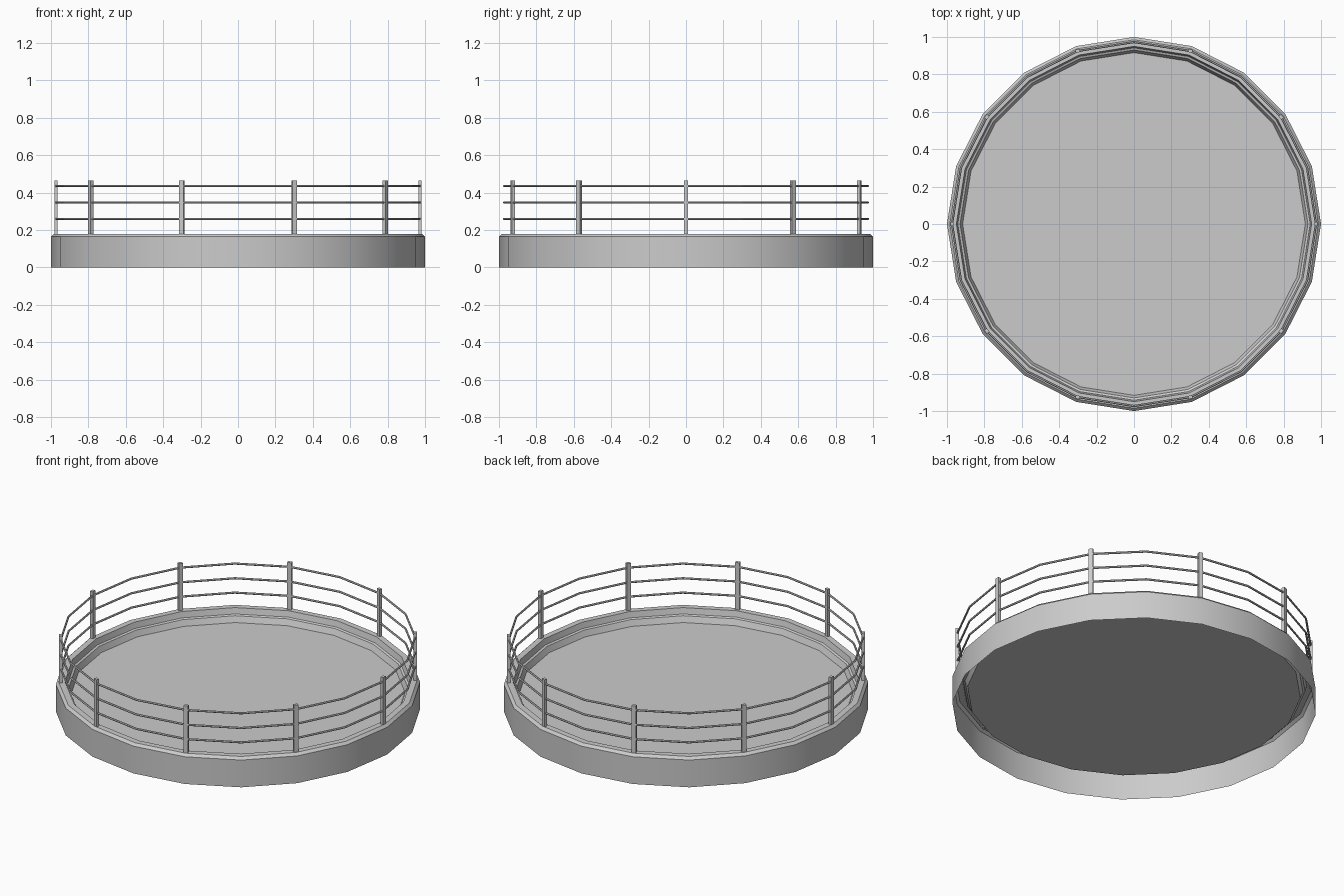
import bpy, bmesh
from math import cos, sin, tau, radians
from mathutils import Matrix

if "Cube" in bpy.data.objects:
    bpy.data.objects.remove(bpy.data.objects["Cube"])

SIDES = 20


def finish(name, bm, smooth=False):
    me = bpy.data.meshes.new(name)
    bmesh.ops.recalc_face_normals(bm, faces=bm.faces)
    bm.to_mesh(me)
    bm.free()
    ob = bpy.data.objects.new(name, me)
    bpy.context.collection.objects.link(ob)
    if smooth:
        bpy.context.view_layer.objects.active = ob
        ob.select_set(True)
        bpy.ops.object.shade_smooth_by_angle(angle=radians(25))
        ob.select_set(False)
    return ob


def lathe(bm, profile, closed=False):
    """Spin an (r, z) profile into a 20-sided ring; returns the vertex rings."""
    rings = [[bm.verts.new((r * cos(tau * i / SIDES), r * sin(tau * i / SIDES), z))
              for i in range(SIDES)] for r, z in profile]
    pairs = list(zip(rings, rings[1:]))
    if closed:
        pairs.append((rings[-1], rings[0]))
    for a, b in pairs:
        for i in range(SIDES):
            j = (i + 1) % SIDES
            bm.faces.new((a[i], a[j], b[j], b[i]))
    return rings


# round base: open underneath, stepped rim, sunken floor
bm = bmesh.new()
rings = lathe(bm, [(1, 0), (1, 0.165), (0.985, 0.18), (0.95, 0.18),
                   (0.942, 0.145), (0.93, 0.14), (0.916, 0.105)])
bm.faces.new(rings[-1])
finish("platform_base", bm, smooth=True)

# thin horizontal rails
for k, z in enumerate((0.26, 0.347, 0.436)):
    bm = bmesh.new()
    lathe(bm, [(0.973 + 0.006 * cos(tau * s / 6), z + 0.006 * sin(tau * s / 6))
               for s in range(6)], closed=True)
    finish(f"rail_{k + 1}", bm)

# posts at every second corner
bm = bmesh.new()
for i in range(10):
    m = (Matrix.Rotation(tau * i / 10, 4, 'Z') @ Matrix.Translation((0.973, 0, 0.32))
         @ Matrix.Diagonal((0.018, 0.024, 0.29, 1)))
    bmesh.ops.create_cube(bm, size=1, matrix=m)
finish("railing_posts", bm)
